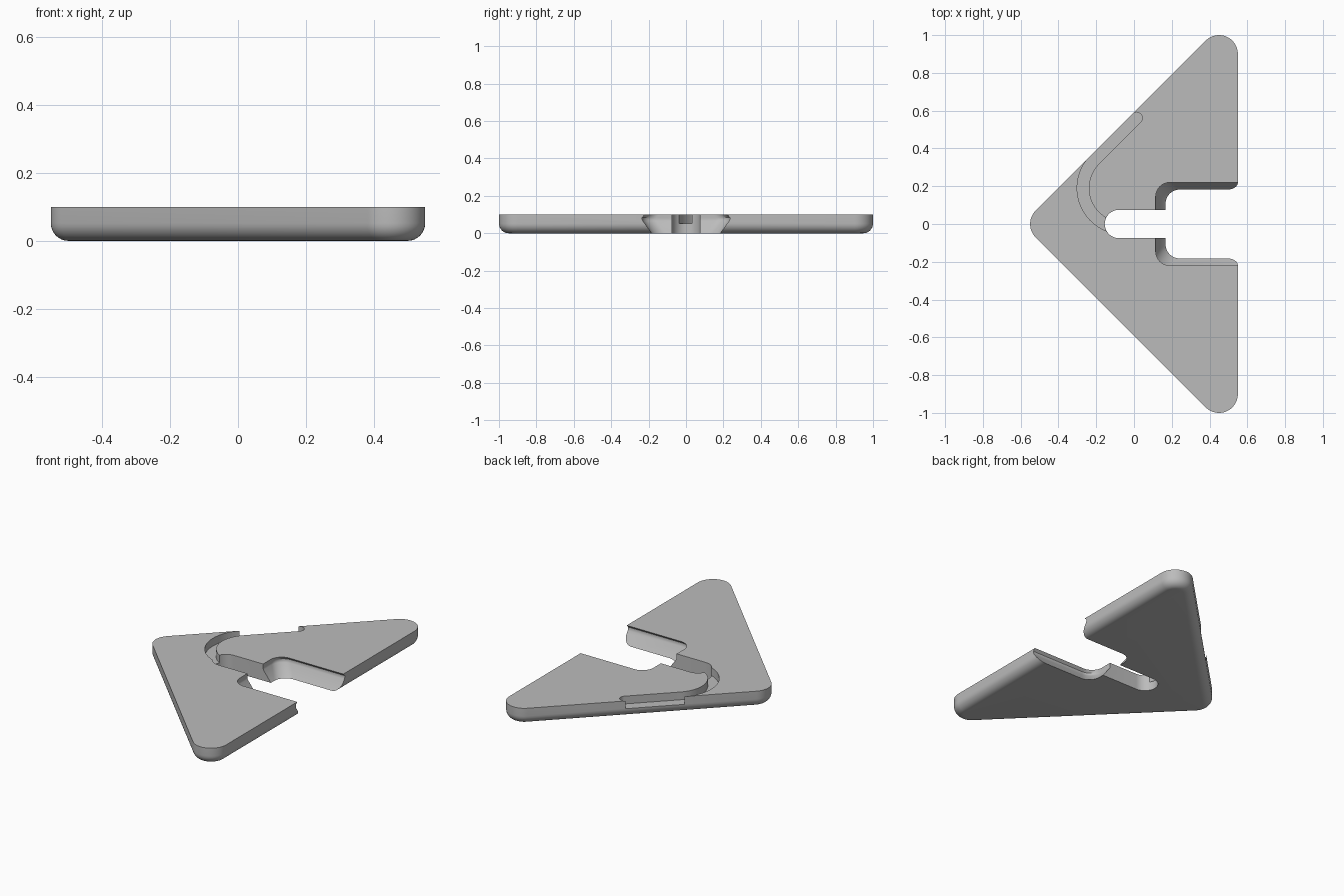
import bpy, bmesh, math
from mathutils import Vector

if "Cube" in bpy.data.objects:
    bpy.data.objects.remove(bpy.data.objects["Cube"])

grey = bpy.data.materials.new("plain grey")
grey.diffuse_color = (0.5, 0.5, 0.5, 1)
grey.use_nodes = True
grey.node_tree.nodes["Principled BSDF"].inputs["Base Color"].default_value = grey.diffuse_color


def arc(cx, cy, r, a0, a1, n=12):
    """Points on a circular arc, angles in degrees."""
    return [(cx + r * math.cos(math.radians(a0 + (a1 - a0) * i / n)),
             cy + r * math.sin(math.radians(a0 + (a1 - a0) * i / n)))
            for i in range(n + 1)]


def loft(name, levels):
    """Closed solid through stacked outlines: a list of (z, points)."""
    bm = bmesh.new()
    rings = [[bm.verts.new((x, y, z)) for x, y in pts] for z, pts in levels]
    for a, b in zip(rings, rings[1:]):
        for i in range(len(a)):
            j = (i + 1) % len(a)
            bm.faces.new((a[i], a[j], b[j], b[i]))
    bm.faces.new(rings[0][::-1])
    bm.faces.new(rings[-1])
    bmesh.ops.recalc_face_normals(bm, faces=bm.faces)
    mesh = bpy.data.meshes.new(name)
    bm.to_mesh(mesh)
    bm.free()
    mesh.materials.append(grey)
    ob = bpy.data.objects.new(name, mesh)
    bpy.context.collection.objects.link(ob)
    return ob


# Triangular plate: rounded corners, rounded lower edge, sharp upper edge
def plate_outline(inset):
    r = 0.1 - inset
    return (arc(0.45, -0.9, r, -135, 0, 16) + arc(0.45, 0.9, r, 0, 135, 16)
            + arc(-0.45, 0, r, 135, 225, 12))


FILLET = 0.052
levels = []
for i in range(9):
    t = math.radians(90 * i / 8)
    levels.append((FILLET * (1 - math.sin(t)), plate_outline(FILLET * (1 - math.cos(t)))))
levels = levels[::-1] + [(0.1, plate_outline(0))]
plate = loft("triangular_plate", levels)

# Narrow slot with a round inner end, open into the wide recess
slot = arc(-0.08, 0, 0.075, 90, 270, 20) + [(0.3, -0.075), (0.3, 0.075)]
slot_cutter = loft("slot_cutter", [(-0.05, slot), (0.15, slot)])


# Wide recess with sloping walls and a small overhanging upper lip
def recess_outline(half, left, r=0.075):
    return (arc(left + r, half - r, r, 90, 180) + arc(left + r, r - half, r, 180, 270)
            + [(0.8, -half), (0.8, half)])


profile = [(-0.013, 0.173, 0.177), (0.065, 0.230, 0.117), (0.075, 0.234, 0.115),
           (0.085, 0.234, 0.115), (0.1, 0.220, 0.115), (0.11, 0.211, 0.115)]
recess_cutter = loft("recess_cutter", [(z, recess_outline(h, l)) for z, h, l in profile])

# Half-depth channel: curls out of the slot, then breaks out along the slanted edge
CX, CY, R_IN, R_OUT = -0.058, 0.19, 0.181, 0.2432
mid = (R_IN + R_OUT) / 2
along = Vector((1, 1)).normalized()
out = Vector((-1, 1)).normalized()
cap = Vector((CX, CY)) + out * mid + along * 0.312
tangent = Vector((CX, CY)) + out * R_OUT
cap_edge = cap + out * (R_OUT - mid)
channel = (arc(CX, CY, R_OUT, 270, 135, 32)
           + [tuple(tangent + out * 0.05), tuple(cap_edge + out * 0.05)]
           + arc(cap.x, cap.y, R_OUT - mid, 135, -45, 16)
           + arc(CX, CY, R_IN, 135, 270, 32))
channel_cutter = loft("channel_cutter", [(0.053, channel), (0.15, channel)])

# Cut the openings, then smooth the curved walls
bpy.context.view_layer.objects.active = plate
plate.select_set(True)
for cutter in (slot_cutter, recess_cutter, channel_cutter):
    mod = plate.modifiers.new(cutter.name, 'BOOLEAN')
    mod.operation = 'DIFFERENCE'
    mod.solver = 'EXACT'
    mod.object = cutter
    bpy.ops.object.modifier_apply(modifier=mod.name)
    bpy.data.objects.remove(cutter)
bpy.ops.object.shade_smooth_by_angle(angle=math.radians(30))
